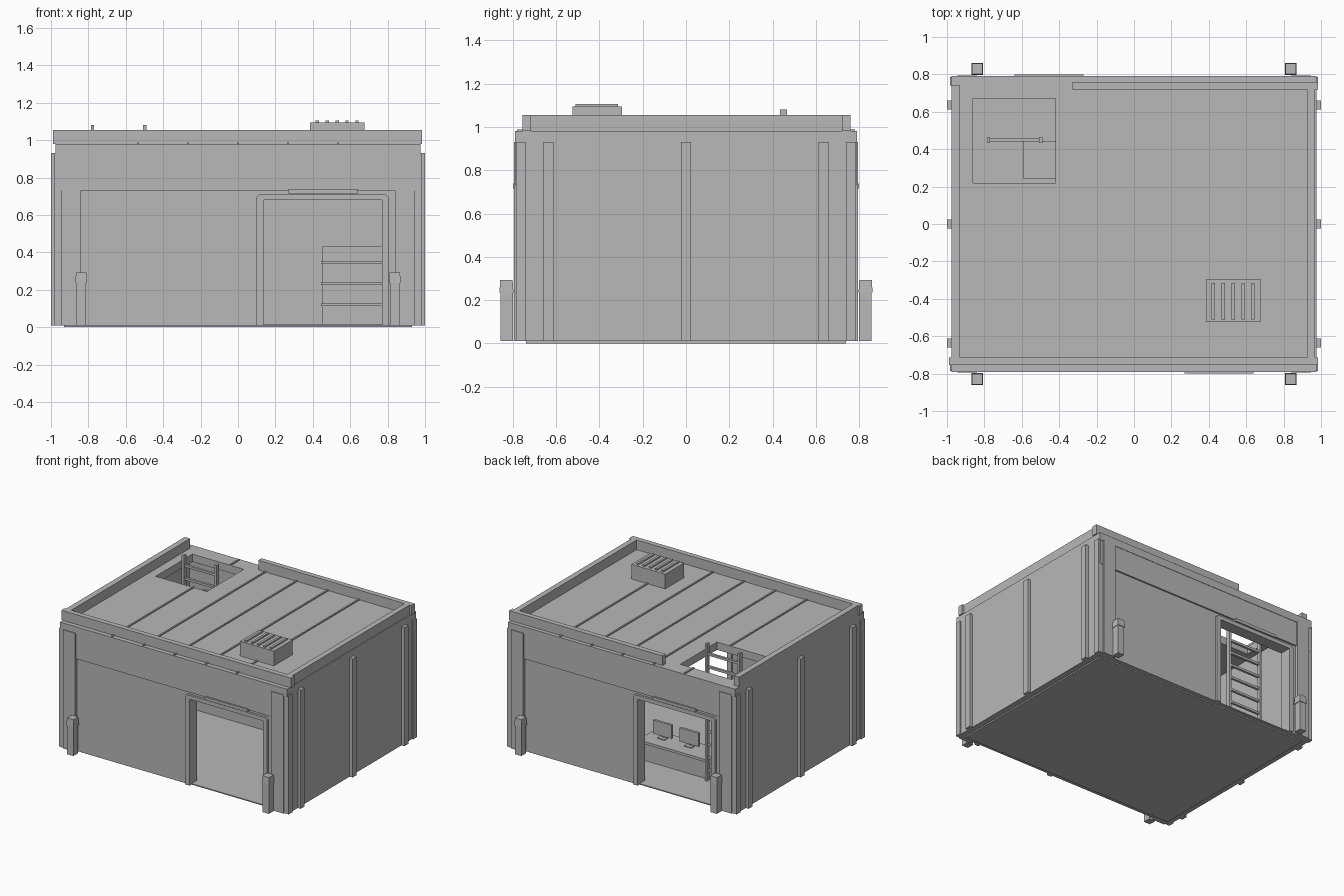
import bpy
import bmesh
from mathutils import Vector

cube = bpy.data.objects.get("Cube")
if cube:
    bpy.data.objects.remove(cube, do_unlink=True)

# Single flat colour
GREY = (0.48, 0.48, 0.48, 1.0)
grey = bpy.data.materials.new("plain_grey")
grey.use_nodes = True
grey.diffuse_color = GREY
bsdf = grey.node_tree.nodes["Principled BSDF"]
bsdf.inputs["Base Color"].default_value = GREY
bsdf.inputs["Roughness"].default_value = 0.8


def build(name, boxes, turn=1, taper=None):
    """Join boxes given as (x0, x1, y0, y1, z0, z1); turn -1 spins them half round."""
    bm = bmesh.new()
    for x0, x1, y0, y1, z0, z1 in boxes:
        size = Vector((x1 - x0, y1 - y0, z1 - z0))
        mid = Vector((turn * (x0 + x1) / 2, turn * (y0 + y1) / 2, (z0 + z1) / 2))
        for v in bmesh.ops.create_cube(bm, size=1)["verts"]:
            shrink = taper if taper and v.co.z > 0 else 1
            v.co = Vector((v.co.x * size.x * shrink, v.co.y * size.y * shrink,
                           v.co.z * size.z)) + mid
    mesh = bpy.data.meshes.new(name)
    bm.to_mesh(mesh)
    bm.free()
    mesh.materials.append(grey)
    ob = bpy.data.objects.new(name, mesh)
    bpy.context.collection.objects.link(ob)
    return ob


def prism(name, outline, y0, y1, turn):
    """Extrude an (x, z) outline from y0 to y1."""
    bm = bmesh.new()
    face = bm.faces.new([bm.verts.new((turn * x, turn * y0, z)) for x, z in outline])
    new = bmesh.ops.extrude_face_region(bm, geom=[face])["geom"]
    for v in new:
        if isinstance(v, bmesh.types.BMVert):
            v.co.y = turn * y1
    bmesh.ops.recalc_face_normals(bm, faces=bm.faces[:])
    mesh = bpy.data.meshes.new(name)
    bm.to_mesh(mesh)
    bm.free()
    mesh.materials.append(grey)
    bpy.context.collection.objects.link(bpy.data.objects.new(name, mesh))


# Base and floor
build("base_plate", [(-0.93, 0.93, -0.74, 0.74, 0, 0.012)])
build("floor", [(-0.96, 0.96, -0.77, 0.77, 0.01, 0.018)])

# Front and back are the same, turned half round
for side, turn in (("front", 1), ("back", -1)):
    build(side + "_wall", [(-0.96, 0.13, -0.775, -0.715, 0.01, 0.95),
                           (0.78, 0.96, -0.775, -0.715, 0.01, 0.95),
                           (0.13, 0.78, -0.775, -0.715, 0.69, 0.95)], turn)
    build(side + "_fascia", [(-0.97, 0.97, -0.787, -0.77, 0.73, 0.95)], turn)
    # Door frame with clipped top corners
    prism(side + "_door_frame",
          [(0.10, 0.01), (0.10, 0.695), (0.115, 0.71), (0.79, 0.71), (0.805, 0.695),
           (0.805, 0.01), (0.77, 0.01), (0.77, 0.68), (0.14, 0.68), (0.14, 0.01)],
          -0.792, -0.70, turn)
    build(side + "_door_lintel", [(0.27, 0.64, -0.80, -0.77, 0.715, 0.738)], turn)
    # Corner pillars and bollards
    for end, m in (("right", 1), ("left", -1)):
        def mirrored(x0, x1, *rest):
            return (min(m * x0, m * x1), max(m * x0, m * x1)) + rest
        build(f"{side}_{end}_corner_pillar",
              [mirrored(0.84, 0.945, -0.795, -0.75, 0.01, 0.93),
               mirrored(0.945, 0.985, -0.785, -0.74, 0.01, 0.93)], turn)
        build(f"{side}_{end}_bollard",
              [mirrored(0.812, 0.866, -0.858, -0.80, 0.01, 0.235)], turn)
        build(f"{side}_{end}_bollard_cap",
              [mirrored(0.807, 0.87, -0.862, -0.797, 0.235, 0.292)], turn, taper=0.88)

# Side walls with ribs
for side, turn in (("right", 1), ("left", -1)):
    build(side + "_wall", [(0.915, 0.975, -0.775, 0.775, 0.01, 0.95)], turn)
    build(side + "_ribs", [(0.965, 1.0, y - 0.024, y + 0.024, 0.01, 0.93)
                           for y in (-0.636, 0, 0.636)], turn)

# Roof deck around the hatch
HX0, HX1, HY0, HY1 = -0.86, -0.42, 0.22, 0.67
build("roof_deck", [(-0.975, HX0, -0.79, 0.79, 0.92, 0.98),
                    (HX1, 0.975, -0.79, 0.79, 0.92, 0.98),
                    (HX0, HX1, -0.79, HY0, 0.92, 0.98),
                    (HX0, HX1, HY1, 0.79, 0.92, 0.98)])
seams = []
for x in (-0.535, -0.268, 0, 0.268, 0.535):
    spans = [(-0.78, HY0), (HY1, 0.78)] if x < HX1 else [(-0.78, 0.78)]
    seams += [(x - 0.006, x + 0.006, a, b, 0.975, 0.988) for a, b in spans]
build("roof_seams", seams)

# Parapet, open beside the hatch
build("front_parapet", [(-0.988, 0.985, -0.755, -0.715, 0.98, 1.055)])
build("back_parapet", [(-0.33, 0.985, 0.72, 0.76, 0.98, 1.055)])
build("left_parapet", [(-0.975, -0.93, -0.715, 0.74, 0.98, 1.055)])
build("right_parapet", [(0.925, 0.968, -0.715, 0.72, 0.98, 1.055)])

# Roof vent
build("vent_box", [(0.385, 0.675, -0.525, -0.295, 0.975, 1.094)])
build("vent_slats", [(0.53 + i * 0.053 - 0.009, 0.53 + i * 0.053 + 0.009,
                      -0.51, -0.315, 1.09, 1.106) for i in range(-2, 3)])

# Ladder up through the hatch
build("ladder_rails", [(x - 0.009, x + 0.009, 0.434, 0.466, 0.015, 1.08)
                       for x in (-0.778, -0.498)])
build("ladder_rungs", [(-0.78, -0.496, 0.441, 0.459, 0.1 * i - 0.009, 0.1 * i + 0.009)
                       for i in range(1, 11)])

# Desk with two screens
build("desk", [(-0.59, 0.10, 0.24, 0.445, 0.15, 0.17),
               (-0.58, 0.09, 0.25, 0.435, 0.015, 0.15)])
for number, x in enumerate((-0.03, -0.26)):
    build(f"screen_{number + 1}", [(x - 0.08, x + 0.08, 0.315, 0.335, 0.19, 0.295)])
    build(f"screen_stand_{number + 1}", [(x - 0.012, x + 0.012, 0.30, 0.32, 0.17, 0.24),
                                         (x - 0.03, x + 0.03, 0.29, 0.35, 0.17, 0.176)])

# Storage cabinet with shelf boards
build("cabinet", [(0.452, 0.91, 0.36, 0.70, 0.015, 0.43)])
build("cabinet_shelves", [(0.445, 0.91, 0.35, 0.70, z - 0.006, z + 0.006)
                          for z in (0.12, 0.235, 0.345)])
